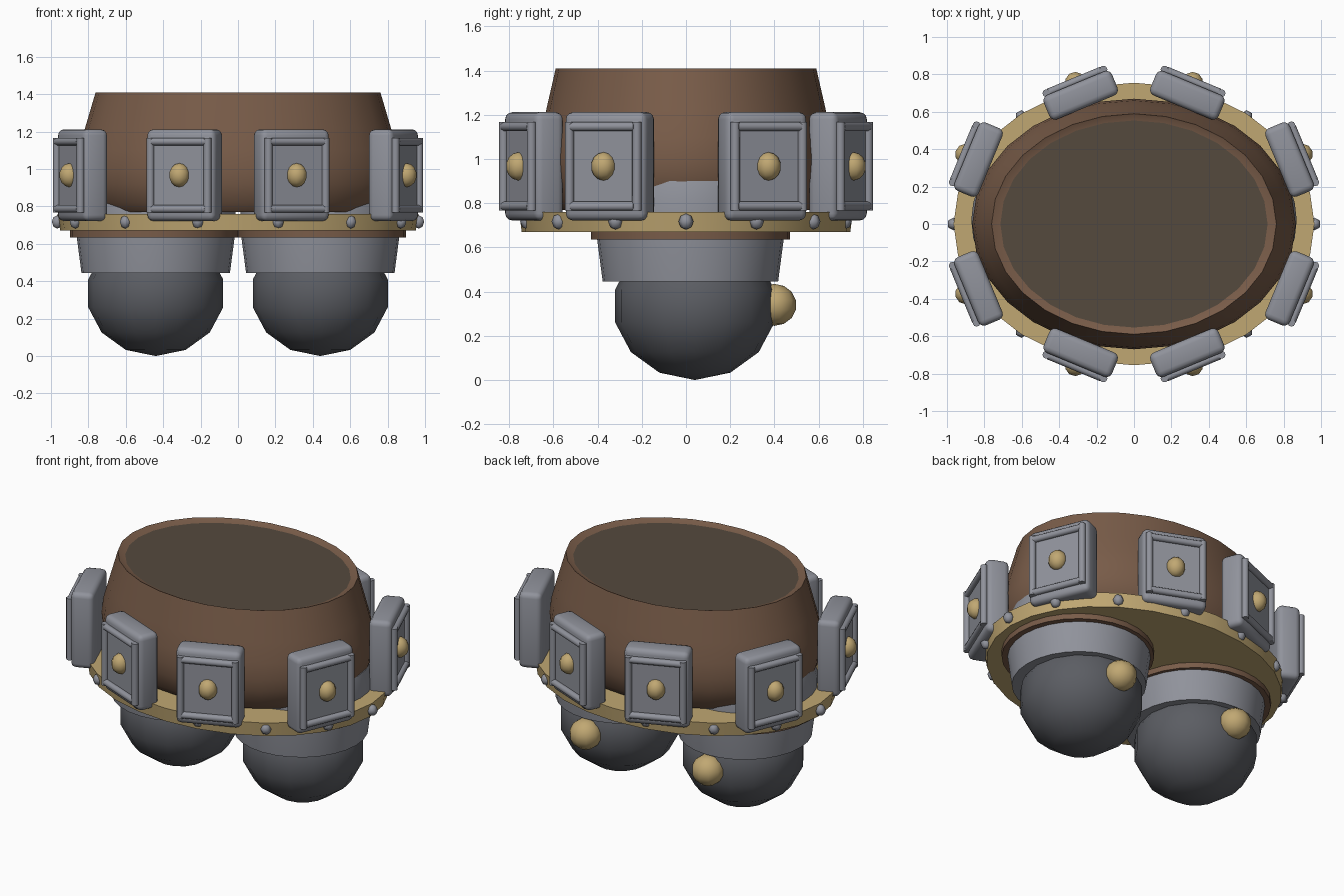
import bpy, bmesh, math
from mathutils import Matrix, Vector

old = bpy.data.objects.get("Cube")
if old:
    bpy.data.objects.remove(old, do_unlink=True)


def material(name, r, g, b):
    m = bpy.data.materials.new(name)
    m.use_nodes = True
    m.diffuse_color = (r, g, b, 1)
    m.node_tree.nodes["Principled BSDF"].inputs["Base Color"].default_value = (r, g, b, 1)
    return m


brown = material("brown", 0.19, 0.107, 0.066)
dark_brown = material("dark brown", 0.09, 0.067, 0.047)
steel = material("light grey", 0.28, 0.29, 0.33)
iron = material("dark grey", 0.105, 0.11, 0.125)
gold = material("gold", 0.53, 0.39, 0.17)


def finish(name, bm, mat, matrix=None, angle=40):
    bmesh.ops.recalc_face_normals(bm, faces=bm.faces)
    mesh = bpy.data.meshes.new(name)
    bm.to_mesh(mesh)
    bm.free()
    ob = bpy.data.objects.new(name, mesh)
    bpy.context.collection.objects.link(ob)
    mesh.materials.append(mat)
    if matrix:
        ob.matrix_world = matrix
    bpy.ops.object.select_all(action='DESELECT')
    ob.select_set(True)
    bpy.context.view_layer.objects.active = ob
    bpy.ops.object.shade_smooth_by_angle(angle=math.radians(angle))
    return ob


def lathe(name, profile, mat, rx=1, ry=1, at=(0, 0), seg=28, caps=True, angle=40):
    """Elliptical turned solid; the profile lists (radius factor, height)."""
    bm = bmesh.new()
    turns = [2 * math.pi * i / seg for i in range(seg)]
    rings = [[bm.verts.new((at[0] + rx * s * math.cos(t), at[1] + ry * s * math.sin(t), z))
              for t in turns] for s, z in profile]
    for low, high in zip(rings, rings[1:]):
        for i in range(seg):
            j = (i + 1) % seg
            bm.faces.new((low[i], low[j], high[j], high[i]))
    if caps:
        bm.faces.new(rings[0])
        bm.faces.new(rings[-1])
    return finish(name, bm, mat, angle=angle)


def ball(name, centre, size, mat, seg=14, rings=7):
    bm = bmesh.new()
    bmesh.ops.create_uvsphere(bm, u_segments=seg, v_segments=rings, radius=1)
    return finish(name, bm, mat, Matrix.LocRotScale(Vector(centre), None, Vector(size)), 60)


def box(name, size, mat, matrix, bevel=0):
    bm = bmesh.new()
    bmesh.ops.create_cube(bm, size=1)
    bmesh.ops.scale(bm, vec=size, verts=bm.verts)
    if bevel:
        bmesh.ops.bevel(bm, geom=bm.edges[:], offset=bevel, segments=3,
                        profile=0.5, affect='EDGES')
    return finish(name, bm, mat, matrix)


def rod(name, length, mat, matrix):
    bm = bmesh.new()
    bmesh.ops.create_cone(bm, cap_ends=True, segments=10, radius1=0.021,
                          radius2=0.021, depth=length)
    return finish(name, bm, mat, matrix, 50)


# Torso with rolled-in rim, and the recessed lid
lathe("torso", [(0.88, 0.77), (0.95, 0.82), (0.99, 0.92), (1, 1.0), (0.985, 1.1),
                (0.945, 1.22), (0.88, 1.41), (0.82, 1.39)], brown, 0.865, 0.67)
lathe("torso_lid", [(0.83, 1.37), (0.83, 1.392)], dark_brown, 0.865, 0.67)

# Belt and its rivets
lathe("belt", [(0.985, 0.67), (1, 0.76)], gold, 0.965, 0.755)
for i in range(14):
    t = 2 * math.pi * i / 14
    ball("belt_rivet", (0.966 * math.cos(t), 0.735 * math.sin(t), 0.717),
         (0.034, 0.034, 0.036), steel, 6, 4)

# Legs: hip plate, hip cone, foot ball and heel knob
for side, x in (("left", 0.44), ("right", -0.44)):
    lathe(side + "_hip_plate", [(0.45, 0.635), (0.45, 0.675)], brown,
          at=(x * 1.02, 0.02))
    lathe(side + "_hip", [(0.397, 0.445), (0.422, 0.635), (0.43, 0.82), (0.41, 0.9)],
          steel, at=(x, 0.02))
    ball(side + "_foot", (x, 0.04, 0.335), (0.37, 0.37, 0.335), iron, 16, 7)
    ball(side + "_heel_knob", (x, 0.4, 0.34), (0.1, 0.1, 0.095), gold, 10, 7)

# Eight armour panels; local x runs sideways, local y points outward
for i in range(8):
    angle = math.radians(22.5 + 45 * i)
    reach = 0.9 if abs(math.cos(angle)) > 0.7 else 0.745
    base = (Matrix.Translation((reach * math.cos(angle), reach * math.sin(angle), 0.967))
            @ Matrix.Rotation(angle - math.pi / 2, 4, 'Z'))
    box("panel", (0.395, 0.14, 0.49), steel, base, 0.032)
    box("panel_plate", (0.34, 0.01, 0.38), steel, base @ Matrix.Translation((0, 0.07, 0)))
    for s in (-1, 1):
        rod("panel_upright", 0.4, steel, base @ Matrix.Translation((s * 0.165, 0.08, 0)))
        rod("panel_crossbar", 0.31, steel, base @ Matrix.Translation((0, 0.08, s * 0.18))
            @ Matrix.Rotation(math.pi / 2, 4, 'Y'))
    ball("panel_stud", base @ Vector((0, 0.075, 0)), (0.057, 0.057, 0.064), gold, 10, 7)
